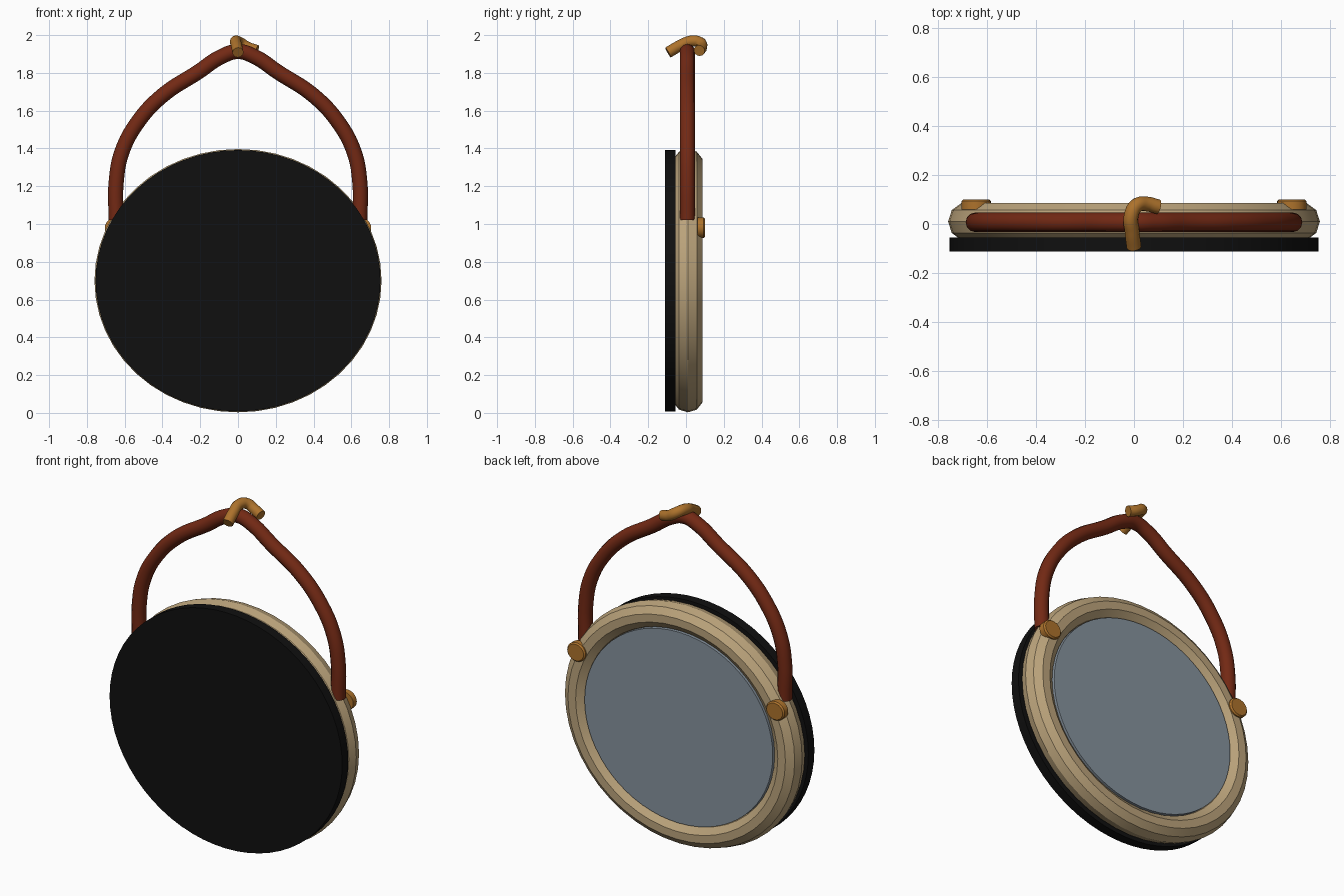
import bpy, bmesh
from math import sin, cos, pi, radians
from mathutils import Matrix

if "Cube" in bpy.data.objects:
    bpy.data.objects.remove(bpy.data.objects["Cube"])

CENTRE_Z = 0.70   # middle of the oval body
SQUASH = 0.917    # oval height / width


def material(name, rgb):
    m = bpy.data.materials.new(name)
    m.use_nodes = True
    m.diffuse_color = (*rgb, 1)
    m.node_tree.nodes["Principled BSDF"].inputs["Base Color"].default_value = (*rgb, 1)
    return m


BLACK = material("black", (0.005, 0.005, 0.005))
WOOD = material("pale wood", (0.50, 0.37, 0.20))
GLASS = material("blue grey", (0.24, 0.29, 0.34))
LEATHER = material("red brown leather", (0.17, 0.022, 0.007))
BRASS = material("brass", (0.42, 0.17, 0.025))


def lathe(name, profile, mat, x=0, z=CENTRE_Z, steps=64, closed=False):
    """Spin (radius, y) points round the y axis into an oval part."""
    bm = bmesh.new()
    rings = []
    for r, y in profile:
        rings.append([bm.verts.new((r * cos(2 * pi * i / steps), y,
                                    r * sin(2 * pi * i / steps) * SQUASH))
                      for i in range(steps)])
    pairs = list(zip(rings, rings[1:]))
    if closed:
        pairs.append((rings[-1], rings[0]))
    else:
        bm.faces.new(rings[0])
        bm.faces.new(rings[-1])
    for a, b in pairs:
        for i in range(steps):
            j = (i + 1) % steps
            bm.faces.new((a[i], a[j], b[j], b[i]))
    bmesh.ops.recalc_face_normals(bm, faces=bm.faces)
    bm.transform(Matrix.Translation((x, 0, z)))
    mesh = bpy.data.meshes.new(name)
    bm.to_mesh(mesh)
    bm.free()
    ob = bpy.data.objects.new(name, mesh)
    bpy.context.collection.objects.link(ob)
    finish(ob, mat)


def finish(ob, mat):
    ob.data.materials.clear()
    ob.data.materials.append(mat)
    bpy.ops.object.select_all(action='DESELECT')
    ob.select_set(True)
    bpy.context.view_layer.objects.active = ob
    if ob.type == 'CURVE':
        bpy.ops.object.convert(target='MESH')
    bpy.ops.object.shade_smooth_by_angle(angle=radians(32))


def tube(name, points, radius, mat):
    """Round tube through the points with capped ends."""
    cu = bpy.data.curves.new(name, 'CURVE')
    cu.dimensions = '3D'
    cu.bevel_depth = radius
    cu.bevel_resolution = 4
    cu.use_fill_caps = True
    cu.resolution_u = 8
    sp = cu.splines.new('BEZIER')
    sp.bezier_points.add(len(points) - 1)
    for bp, p in zip(sp.bezier_points, points):
        bp.co = p
        bp.handle_left_type = bp.handle_right_type = 'AUTO'
    ob = bpy.data.objects.new(name, cu)
    bpy.context.collection.objects.link(ob)
    finish(ob, mat)


# Oval ring frame with a ten-sided section
section = [(0.68 + 0.08 * cos(2 * pi * k / 10), 0.01 + 0.08 * sin(2 * pi * k / 10))
           for k in range(10)]
lathe("ring_frame", section, WOOD, steps=48, closed=True)

# Front disc and back plate
lathe("front_disc", [(0.754, -0.112), (0.754, -0.056)], BLACK)
lathe("back_plate", [(0.61, -0.05), (0.61, 0.068)], GLASS)

# Strap knobs on the back
for side, x in (("left", 0.645), ("right", -0.645)):
    lathe(side + "_knob", [(0.06, 0.06), (0.06, 0.093), (0.052, 0.101)],
          BRASS, x=x, z=0.98, steps=24)

# Hanging strap, one half mirrored
half = [(0.645, 1.02), (0.645, 1.22), (0.615, 1.38), (0.53, 1.54),
        (0.40, 1.68), (0.21, 1.805), (0.09, 1.885)]
path = [(-x, z) for x, z in half] + [(0, 1.913)] + half[::-1]
tube("strap", [(x, 0.007, z) for x, z in path], 0.04, LEATHER)

# Hook over the strap
tube("hook", [(0, -0.095, 1.908), (-0.008, -0.03, 1.945), (-0.012, 0.03, 1.968),
              (0.01, 0.075, 1.96), (0.05, 0.082, 1.935), (0.10, 0.07, 1.918)],
     0.03, BRASS)
